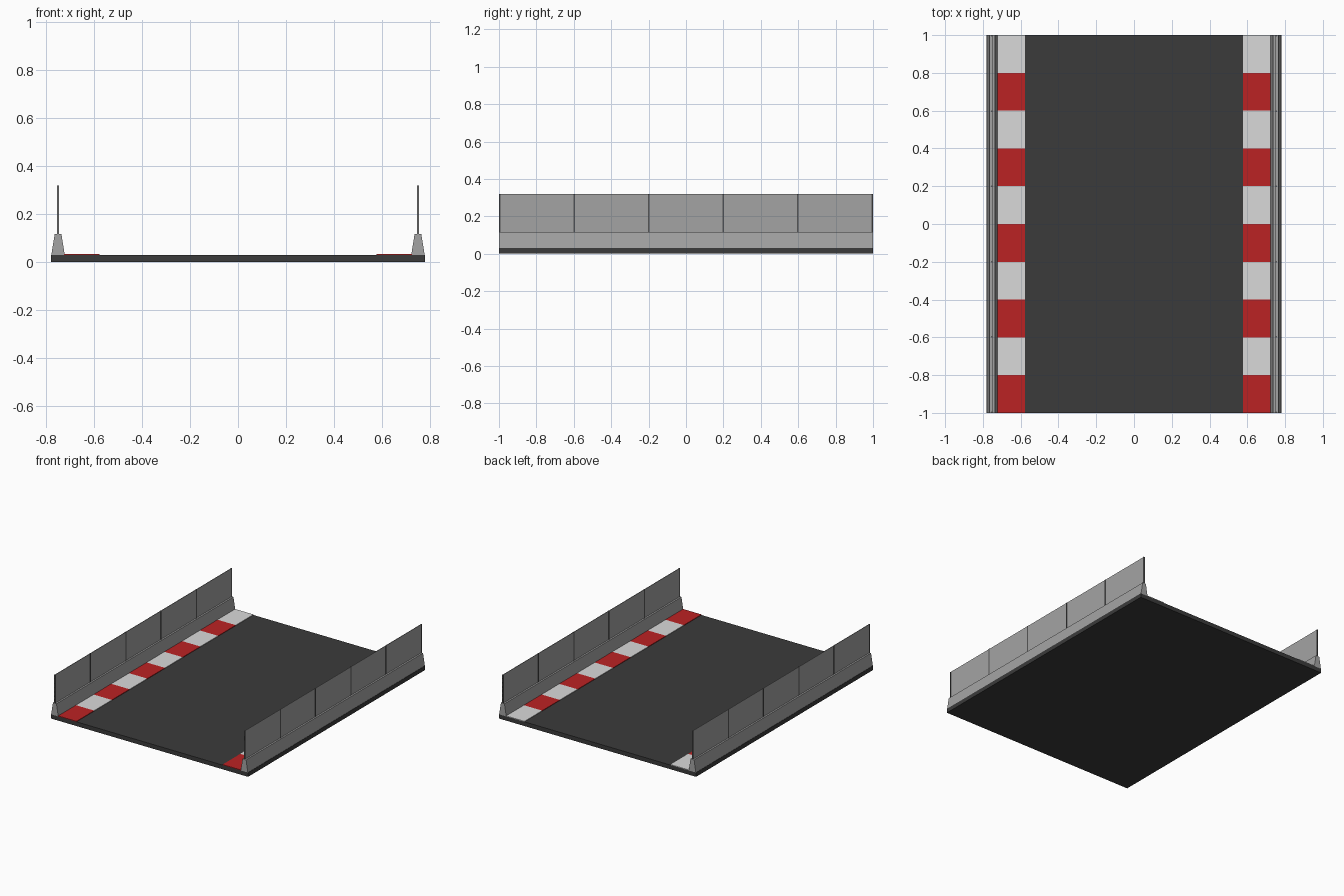
import bpy
import bmesh

cube = bpy.data.objects.get("Cube")
if cube:
    bpy.data.objects.remove(cube, do_unlink=True)


def material(name, r, g, b):
    m = bpy.data.materials.new(name)
    m.use_nodes = True
    m.diffuse_color = (r, g, b, 1)
    bsdf = next(n for n in m.node_tree.nodes if n.type == 'BSDF_PRINCIPLED')
    bsdf.inputs["Base Color"].default_value = (r, g, b, 1)
    bsdf.inputs["Roughness"].default_value = 0.8
    return m


ASPHALT = material("asphalt", 0.043, 0.043, 0.043)
CONCRETE = material("concrete_grey", 0.37, 0.37, 0.37)
POST = material("post_dark_grey", 0.09, 0.09, 0.09)
RED = material("kerb_red", 0.5, 0.016, 0.017)
WHITE = material("kerb_white", 0.7, 0.7, 0.7)


def prism(name, profile, y0, y1, mat):
    """Extrude an x-z profile along y."""
    bm = bmesh.new()
    face = bm.faces.new([bm.verts.new((x, y0, z)) for x, z in profile])
    new = bmesh.ops.extrude_face_region(bm, geom=[face])["geom"]
    verts = [v for v in new if isinstance(v, bmesh.types.BMVert)]
    bmesh.ops.translate(bm, verts=verts, vec=(0, y1 - y0, 0))
    bmesh.ops.recalc_face_normals(bm, faces=bm.faces)
    mesh = bpy.data.meshes.new(name)
    bm.to_mesh(mesh)
    bm.free()
    mesh.materials.append(mat)
    obj = bpy.data.objects.new(name, mesh)
    bpy.context.collection.objects.link(obj)
    return obj


def box(name, x0, x1, y0, y1, z0, z1, mat):
    return prism(name, [(x0, z0), (x1, z0), (x1, z1), (x0, z1)], y0, y1, mat)


ROAD_TOP = 0.03
WALL_TOP = 0.117
FENCE_TOP = 0.32
FENCE_X = 0.75

# Road slab
box("road_slab", -0.78, 0.78, -1, 1, 0, ROAD_TOP, ASPHALT)

for side, s in (("left", 1), ("right", -1)):
    # Striped kerb, red first at the front
    for i in range(10):
        y = -1 + 0.2 * i
        box(f"{side}_kerb_{i + 1}", s * 0.578, s * 0.725, y, y + 0.2,
            ROAD_TOP, 0.034, WHITE if i % 2 else RED)

    # Tapered concrete wall
    wall = [(0.722, ROAD_TOP), (0.778, ROAD_TOP), (0.764, WALL_TOP), (0.736, WALL_TOP)]
    prism(f"{side}_wall", [(s * x, z) for x, z in wall], -1, 1, CONCRETE)

    # Thin fence panel and its posts
    fx = s * FENCE_X
    box(f"{side}_fence_panel", fx - 0.002, fx + 0.002, -1, 1,
        WALL_TOP, FENCE_TOP, CONCRETE)
    for i in range(6):
        y = -0.996 + 0.3984 * i
        box(f"{side}_fence_post_{i + 1}", fx - 0.004, fx + 0.004, y - 0.004, y + 0.004,
            WALL_TOP, FENCE_TOP, POST)
